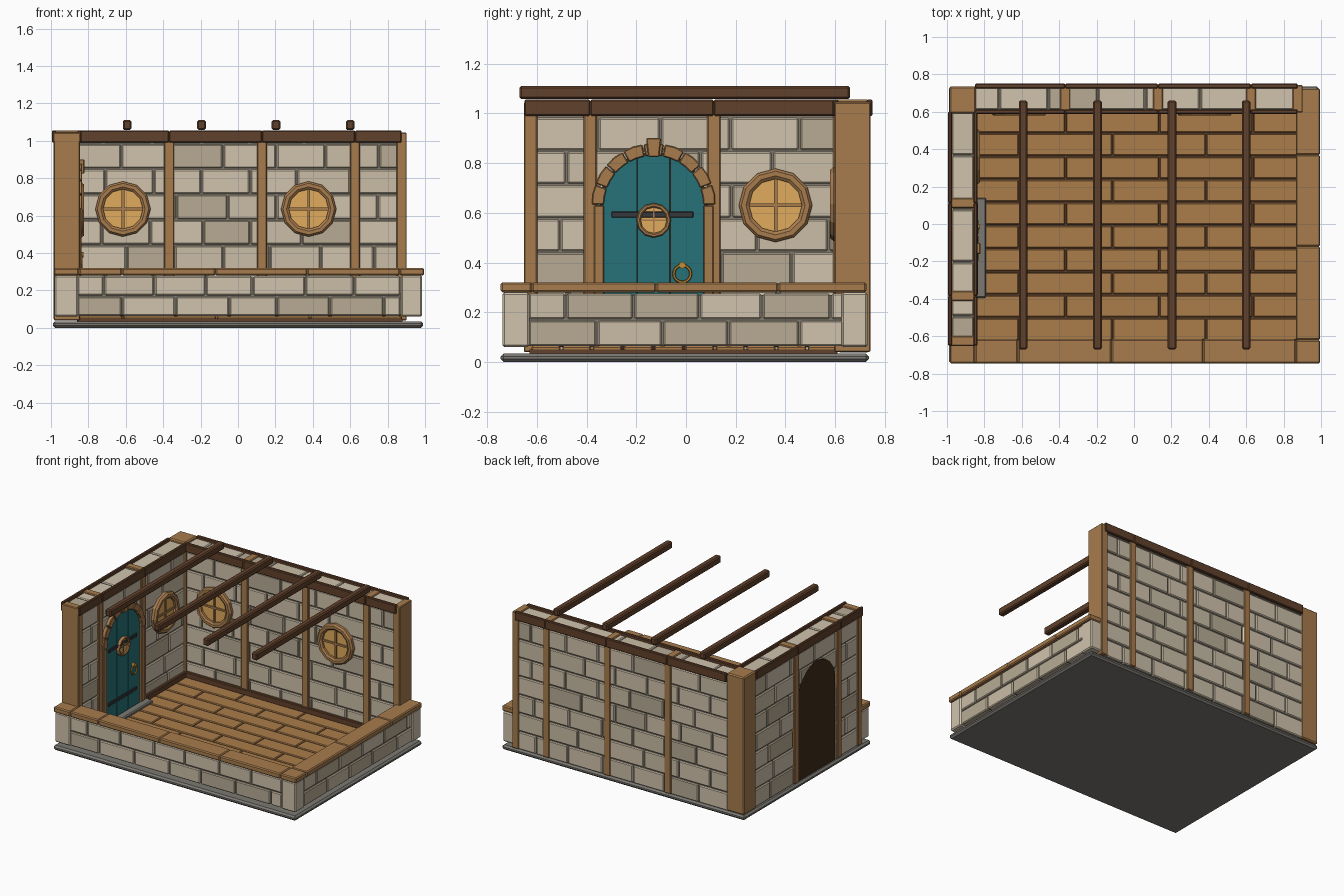
import bpy, bmesh, random
from math import sin, cos, pi, tau

if "Cube" in bpy.data.objects:
    bpy.data.objects.remove(bpy.data.objects["Cube"])

random.seed(4)


def mat(name, r, g, b):
    m = bpy.data.materials.new(name)
    m.diffuse_color = (r, g, b, 1)
    m.use_nodes = True
    m.node_tree.nodes["Principled BSDF"].inputs["Base Color"].default_value = m.diffuse_color
    return m


STONE = [mat("stone_light", .64, .55, .42), mat("stone_mid", .59, .51, .38), mat("stone_dark", .48, .41, .30)]
MORTAR = mat("mortar", .22, .19, .15)
OAK = mat("oak", .39, .20, .075)
FLOOR = mat("floor_oak", .41, .205, .07)
DARK = mat("dark_wood", .12, .052, .024)
SHADE = mat("door_back", .05, .024, .011)
TEAL = mat("teal_paint", .02, .17, .19)
GLASS = mat("amber_glass", .75, .41, .11)
IRON = mat("iron", .04, .04, .045)
GOLD = mat("brass", .55, .28, .04)
SLATE = mat("slate", .20, .19, .17)


def finish(name, bm, mats, bevel=0):
    bmesh.ops.recalc_face_normals(bm, faces=bm.faces)
    if bevel:
        bmesh.ops.bevel(bm, geom=bm.edges[:], offset=bevel, segments=1, affect='EDGES', material=-1)
    me = bpy.data.meshes.new(name)
    bm.to_mesh(me)
    bm.free()
    for m in mats:
        me.materials.append(m)
    ob = bpy.data.objects.new(name, me)
    bpy.context.collection.objects.link(ob)
    return ob


def prism(bm, pts, w0, w1, place, mi=0):
    """Extrude a 2D outline between depths w0 and w1."""
    a = [bm.verts.new(place(u, v, w0)) for u, v in pts]
    b = [bm.verts.new(place(u, v, w1)) for u, v in pts]
    n = len(pts)
    faces = [bm.faces.new(a), bm.faces.new(b)]
    faces += [bm.faces.new((a[i], a[(i + 1) % n], b[(i + 1) % n], b[i])) for i in range(n)]
    for f in faces:
        f.material_index = mi


def boxes(name, dims, mats, bevel=.005):
    """dims: (x0, x1, y0, y1, z0, z1[, material slot])"""
    bm = bmesh.new()
    for d in dims:
        x0, x1, y0, y1, z0, z1 = d[:6]
        prism(bm, [(x0, y0), (x1, y0), (x1, y1), (x0, y1)], z0, z1,
              lambda u, v, w: (u, v, w), d[6] if len(d) > 6 else 0)
    return finish(name, bm, mats if isinstance(mats, list) else [mats], bevel)


def masonry(name, along, a, b, c, d, z0, row_h, rows, length, top):
    """Running-bond bricks along an axis, with an inset mortar core."""
    out, g = [], .004
    for r in range(rows):
        zb, zt = z0 + r * row_h, min(z0 + (r + 1) * row_h, top)
        s = a - length * (.5 if r % 2 else .05)
        while s < b:
            e = s + length * random.uniform(.92, 1.08)
            lo, hi = max(s, a), min(e, b)
            if hi - lo > .03:
                span = (lo + g, hi - g, c, d) if along == 'x' else (c, d, lo + g, hi - g)
                out.append((*span, zb + g, zt - g, random.choice((0, 0, 1, 2))))
            s = e
    i = .011
    core = (a, b, c + i, d - i) if along == 'x' else (c + i, d - i, a, b)
    return [boxes(name + "_bricks", out, STONE, .006),
            boxes(name + "_mortar", [(*core, z0 + .01, top - .01)], MORTAR, 0)]


# foundation slab and floorboards
boxes("foundation_slab", [(-.99, .99, -.745, .735, 0, .035)], SLATE, .012)
boxes("subfloor", [(-.86, .88, -.63, .61, .03, .05)], DARK, 0)
boards = []
for r in range(10):
    y = -.625 + r * .1235
    edges = [-.86] + [-.615 + .25 * k for k in range(r % 2, 6, 2)] + [.88]
    boards += [(p + .003, q - .003, y + .004, y + .1195, .036, .064) for p, q in zip(edges, edges[1:])]
boxes("floorboards", boards, FLOOR, .005)

# tall walls and low parapet walls
masonry("back_wall", 'x', -.86, .87, .612, .735, .035, .1357, 8, .27, 1.04)
left = masonry("left_wall", 'y', -.63, .61, -.975, -.857, .035, .1357, 8, .27, 1.04)
masonry("front_parapet", 'x', -.86, .87, -.735, -.625, .06, .11, 2, .27, .28)
masonry("right_parapet", 'y', -.635, .635, .87, .98, .06, .11, 2, .27, .28)
boxes("parapet_corner_stones", [(-.98, -.855, -.738, -.63, .06, .28), (.872, .985, -.738, -.63, .06, .28),
                                (.872, .985, .625, .73, .06, .28)], STONE[0], .008)
xs = [-.985, -.85, -.62, -.12, .37, .865]
ys = [-.62, -.12, .37, .725]
boxes("parapet_cap", [(p, q, -.745, -.615, .28, .32) for p, q in zip(xs, xs[1:])]
      + [(.865, .995, -.745, -.62, .28, .32)]
      + [(.865, .995, p, q, .28, .32) for p, q in zip(ys, ys[1:])], OAK, .007)

# timber posts
boxes("back_wall_posts", [(x - .027, x + .027, .597, .742, .04, 1.045) for x in (-.368, .128, .626, .875)], OAK)
boxes("left_wall_posts", [(-.985, -.846, y - .027, y + .027, .04, 1.045) for y in (-.625, -.385, .112)], OAK)
boxes("corner_post", [(-.987, -.846, .592, .735, .04, 1.055)], OAK, .008)

# wall plates on both wall faces, skirting boards
bx = [-.85, -.368, .128, .626, .875]
by = [-.65, -.385, .112, .6]
boxes("wall_plates", [(p, q, y, y + .025, .99, 1.055) for p, q in zip(bx, bx[1:]) for y in (.588, .725)]
      + [(x, x + .022, p, q, .99, 1.055) for p, q in zip(by, by[1:]) for x in (-.995, -.858)], DARK)
boxes("skirting", [(-.85, .87, .59, .615, .06, .105), (-.865, -.838, .14, .6, .06, .105),
                   (-.865, -.838, -.6, -.41, .06, .105)], DARK)

# ceiling beams
boxes("ceiling_beams", [(x - .023, x + .023, -.67, .66, 1.058, 1.11) for x in (-.593, -.195, .203, .6)], DARK, .008)

# wall-space mappings: u along the wall, v up, w into the room
on_left = lambda u, v, w: (-.857 + w, u, v)
on_back = lambda u, v, w: (u, .612 - w, v)
DY, DZ = -.13, .63  # arch centre


def arch(r, z0, u0=-1, u1=1, n=16):
    """Arched outline cut to the strip u0..u1 (relative to the arch centre)."""
    u0, u1 = max(u0, -r), min(u1, r)
    us = sorted({u0, u1} | {u for u in (r * cos(pi * i / n) for i in range(n + 1)) if u0 < u < u1})
    top = [(DY + u, DZ + max(0, r * r - u * u) ** .5) for u in us]
    return [(DY + u1, z0), (DY + u0, z0)] + top


# doorway cut through the left wall
bm = bmesh.new()
prism(bm, arch(.218, 0), -.3, .2, on_left)
cutter = finish("doorway_cutter", bm, [])
cutter.hide_render = True
for ob in left:
    md = ob.modifiers.new("doorway", 'BOOLEAN')
    md.object, md.operation, md.solver = cutter, 'DIFFERENCE', 'EXACT'
    dg = bpy.context.evaluated_depsgraph_get()
    me = bpy.data.meshes.new_from_object(ob.evaluated_get(dg))
    ob.modifiers.clear()
    ob.data = me
bpy.data.objects.remove(cutter)

# door: dark backing and three painted planks
bm = bmesh.new()
prism(bm, arch(.217, .04), -.118, -.01, on_left)
finish("door_backing", bm, [SHADE])
bm = bmesh.new()
for u0, u1 in ((-.205, -.068), (-.064, .064), (.068, .205)):
    prism(bm, arch(.205, .065, u0, u1), -.012, .006, on_left)
finish("door_planks", bm, [TEAL])

# door surround: arch stones, jambs, keystone
bm = bmesh.new()
N = 9
for i in range(N):
    a, b = pi * i / N + .012, pi * (i + 1) / N - .012
    m = (a + b) / 2
    pts = [(r, t) for r, t in ((.2, a), (.248, a), (.25, m), (.248, b), (.2, b), (.2, m))]
    prism(bm, [(DY + r * cos(t), DZ + r * sin(t)) for r, t in pts], -.01, .024, on_left)
for s in (-1, 1):
    prism(bm, [(DY + s * .2, .064), (DY + s * .24, .064), (DY + s * .24, DZ), (DY + s * .2, DZ)], -.01, .02, on_left)
prism(bm, [(DY - .022, .825), (DY + .022, .825), (DY + .03, .9), (DY - .03, .9)], -.01, .036, on_left)
finish("door_surround", bm, [OAK], .004)
boxes("door_step", [(-.85, -.79, -.395, .14, .06, .085)], SLATE, .007)
boxes("door_straps", [(-.855, -.842, -.3, .03, z - .012, z + .012) for z in (.593, .2)], IRON, .003)


def lathe(bm, cu, cv, profile, place, n):
    """Closed profile of (radius, depth) swept round a wall-facing axis."""
    rings = [[bm.verts.new(place(cu + r * cos(tau * i / n), cv + r * sin(tau * i / n), w)) for r, w in profile]
             for i in range(n)]
    k = len(profile)
    for i in range(n):
        p, q = rings[i], rings[(i + 1) % n]
        for j in range(k):
            bm.faces.new((p[j], p[(j + 1) % k], q[(j + 1) % k], q[j]))


def porthole(name, cu, cv, r, width, w0, depth, place, bar):
    ri = r - width
    bm = bmesh.new()
    lathe(bm, cu, cv, [(ri, w0), (ri, w0 + depth * .75), (ri + width * .3, w0 + depth),
                       (r - width * .25, w0 + depth), (r, w0 + depth * .65), (r, w0)], place, 12)
    finish(name + "_frame", bm, [OAK])
    bm = bmesh.new()
    prism(bm, [(cu + (ri + .004) * cos(tau * i / 12), cv + (ri + .004) * sin(tau * i / 12)) for i in range(12)],
          w0, w0 + depth * .35, place)
    finish(name + "_glass", bm, [GLASS])
    bm = bmesh.new()
    for hu, hv in ((bar, ri), (ri, bar)):
        prism(bm, [(cu - hu, cv - hv), (cu + hu, cv - hv), (cu + hu, cv + hv), (cu - hu, cv + hv)],
              w0, w0 + depth * (.6 if hu < hv else .58), place)
    finish(name + "_bars", bm, [OAK])


# round windows on the room side, and the little door window
porthole("back_window_left", -.615, .635, .148, .042, -.005, .038, on_back, .007)
porthole("back_window_right", .378, .635, .148, .042, -.005, .038, on_back, .007)
porthole("left_window", .36, .63, .148, .042, -.005, .038, on_left, .007)
porthole("door_window", DY, .57, .07, .018, .002, .024, on_left, .003)

# ring handle with its mount
bm = bmesh.new()
lathe(bm, -.015, .355, [(.034 + .006 * cos(tau * i / 6), .02 + .006 * sin(tau * i / 6)) for i in range(6)], on_left, 16)
prism(bm, [(-.015 + .014 * cos(tau * i / 8), .39 + .014 * sin(tau * i / 8)) for i in range(8)], .004, .03, on_left)
finish("ring_handle", bm, [GOLD])
